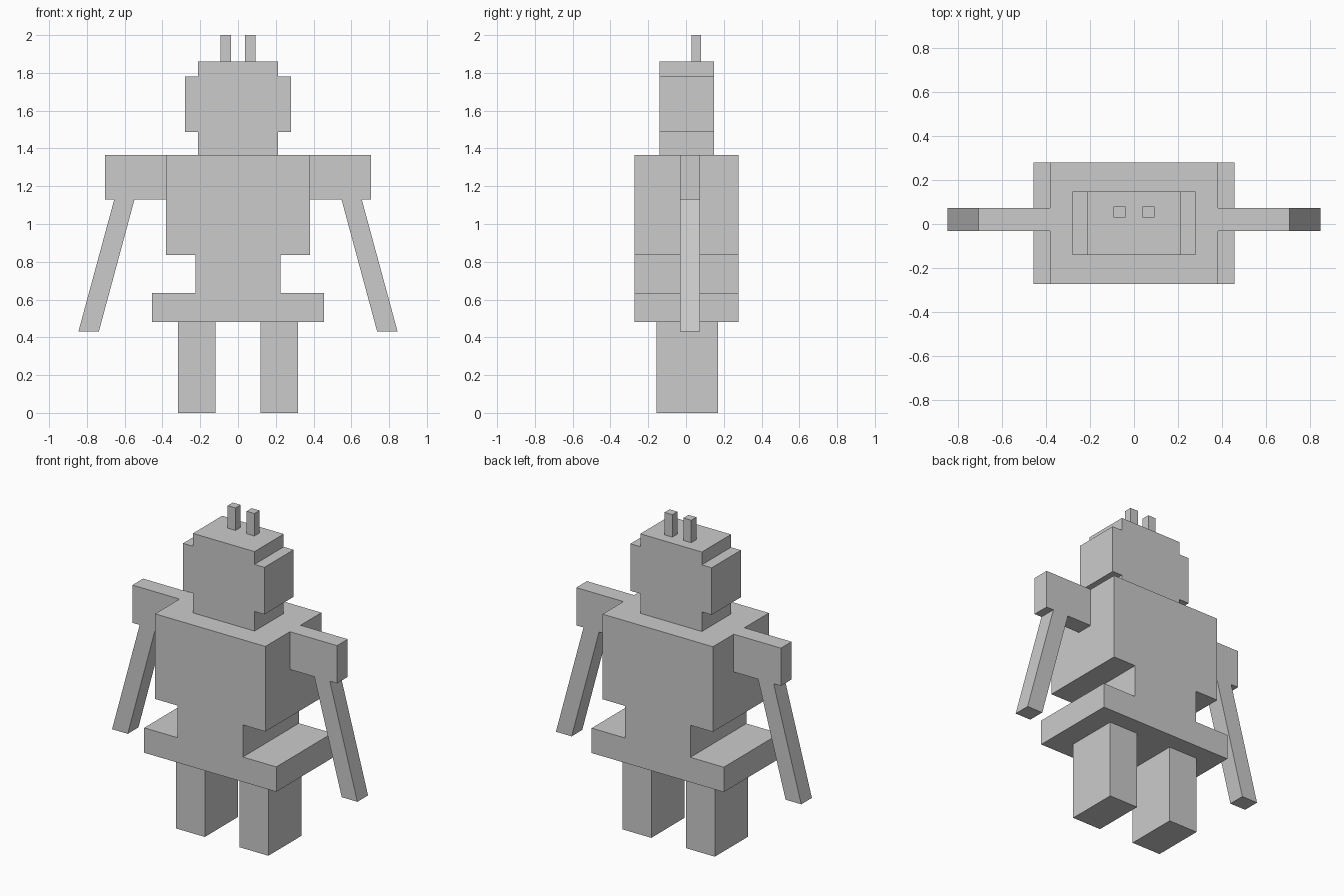
import bpy
import bmesh

cube = bpy.data.objects.get("Cube")
if cube:
    bpy.data.objects.remove(cube, do_unlink=True)

grey = bpy.data.materials.new("plain grey")
grey.use_nodes = True
colour = (0.6, 0.6, 0.6, 1)
grey.diffuse_color = colour
grey.node_tree.nodes["Principled BSDF"].inputs["Base Color"].default_value = colour


def slab(name, outline, front, back):
    """Extrude an x-z outline from front to back along y."""
    bm = bmesh.new()
    face = bm.faces.new([bm.verts.new((x, front, z)) for x, z in outline])
    result = bmesh.ops.extrude_face_region(bm, geom=[face])
    moved = [v for v in result["geom"] if isinstance(v, bmesh.types.BMVert)]
    bmesh.ops.translate(bm, verts=moved, vec=(0, back - front, 0))
    bmesh.ops.recalc_face_normals(bm, faces=bm.faces)
    mesh = bpy.data.meshes.new(name)
    bm.to_mesh(mesh)
    bm.free()
    mesh.materials.append(grey)
    obj = bpy.data.objects.new(name, mesh)
    bpy.context.collection.objects.link(obj)
    return obj


def symmetric(name, half, front, back):
    """Slab whose right half outline is mirrored to the other side."""
    return slab(name, half + [(-x, z) for x, z in reversed(half)], front, back)


def pair(name, outline, front, back):
    """Two mirrored slabs, left at +x and right at -x."""
    for side, sign in (("left", 1), ("right", -1)):
        slab(f"{side}_{name}", [(sign * x, z) for x, z in outline], front, back)


def rect(x0, x1, z0, z1):
    return [(x0, z0), (x1, z0), (x1, z1), (x0, z1)]


# Body: hips, narrow waist and broad chest in one stepped outline
symmetric("body", [(0.455, 0.48), (0.455, 0.635), (0.225, 0.635),
                   (0.225, 0.835), (0.38, 0.835), (0.38, 1.365)], -0.273, 0.278)

# Head with a square ear block on each side
symmetric("head", [(0.212, 1.365), (0.212, 1.487), (0.28, 1.487),
                   (0.28, 1.78), (0.212, 1.78), (0.212, 1.86)], -0.14, 0.147)

# Antennae, legs, and arms with a block shoulder and slanted forearm
pair("antenna", rect(0.038, 0.092, 1.86, 2.0), 0.03, 0.08)
pair("leg", rect(0.12, 0.318, 0, 0.48), -0.155, 0.17)
pair("arm", [(0.38, 1.365), (0.705, 1.365), (0.705, 1.13), (0.655, 1.13),
             (0.845, 0.43), (0.737, 0.43), (0.548, 1.13), (0.38, 1.13)], -0.032, 0.073)
